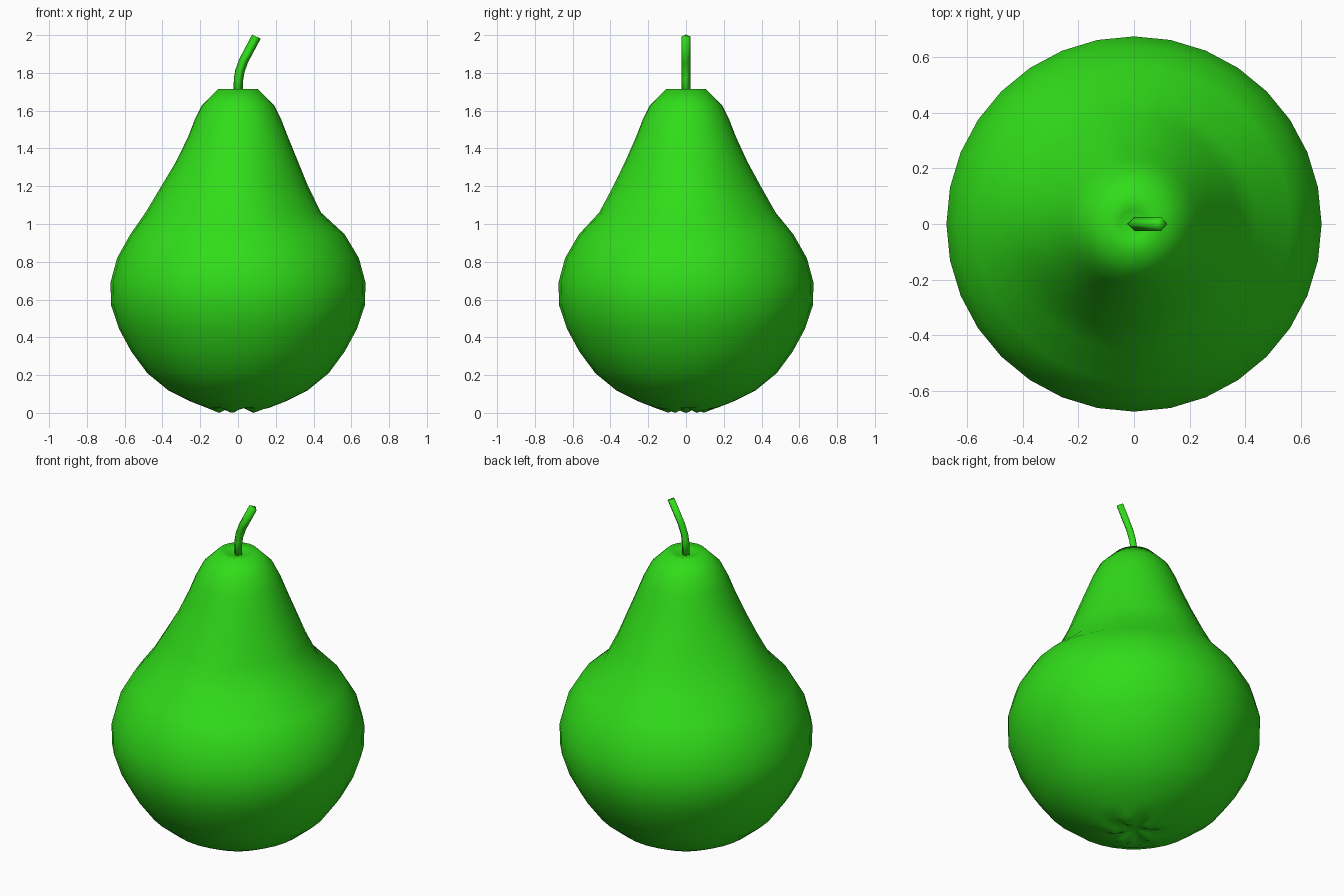
import bpy, bmesh, math
from mathutils import Vector

if "Cube" in bpy.data.objects:
    bpy.data.objects.remove(bpy.data.objects["Cube"])

green = bpy.data.materials.new("green")
green.diffuse_color = (0.03, 0.72, 0.01, 1)
green.use_nodes = True
green.node_tree.nodes["Principled BSDF"].inputs["Base Color"].default_value = green.diffuse_color
SEG = 32

# Pear profile (radius, height, share of waist unevenness) from base to crown
PROFILE = [(0.04, 0.03, 0), (0.10, 0.015, 0), (0.16, 0.025, 0), (0.25, 0.06, 0),
           (0.37, 0.12, 0), (0.48, 0.21, 0), (0.565, 0.325, 0), (0.63, 0.445, 0),
           (0.672, 0.57, 0), (0.675, 0.69, 0), (0.64, 0.82, 0), (0.567, 0.945, 0.1),
           (0.46, 1.06, 1), (0.385, 1.2, 0.7), (0.322, 1.33, 0.2), (0.265, 1.46, 0),
           (0.23, 1.55, 0), (0.19, 1.63, 0), (0.105, 1.715, 0), (0.05, 1.705, 0)]
# Waist offset every 45 degrees, starting at +x
WAIST = [-0.02, -0.022, 0.015, -0.005, 0.03, 0.0, 0.0, -0.035]


def waist_offset(i):
    t = i * len(WAIST) / SEG
    k = int(t)
    f = (1 - math.cos(math.pi * (t - k))) / 2
    return WAIST[k % 8] * (1 - f) + WAIST[(k + 1) % 8] * f


def skin(name, rings, start, end, sharp_angle):
    bm = bmesh.new()
    loops = [[bm.verts.new(p) for p in r] for r in rings]
    n = len(loops[0])
    for a, b in zip(loops, loops[1:]):
        for i in range(n):
            j = (i + 1) % n
            bm.faces.new((a[i], a[j], b[j], b[i]))
    for loop, tip in ((loops[0], start), (loops[-1], end)):
        v = bm.verts.new(tip)
        for i in range(n):
            bm.faces.new((loop[i], loop[(i + 1) % n], v))
    bmesh.ops.recalc_face_normals(bm, faces=bm.faces)
    me = bpy.data.meshes.new(name)
    bm.to_mesh(me)
    bm.free()
    me.materials.append(green)
    ob = bpy.data.objects.new(name, me)
    bpy.context.collection.objects.link(ob)
    bpy.ops.object.select_all(action='DESELECT')
    ob.select_set(True)
    bpy.context.view_layer.objects.active = ob
    bpy.ops.object.shade_smooth_by_angle(angle=math.radians(sharp_angle))
    return ob


# Pear body with lumpy blossom end
rings = []
for r, z, w in PROFILE:
    ring = []
    for i in range(SEG):
        a = 2 * math.pi * i / SEG
        rr = r + w * waist_offset(i)
        lump = 0.015 * math.cos(5 * a) if 0.08 < r < 0.12 and z < 0.1 else 0
        ring.append((rr * math.cos(a), rr * math.sin(a), z + lump))
    rings.append(ring)
skin("pear_body", rings, (0, 0, 0.035), (0, 0, 1.69), 60)

# Bent four-sided stem: (x, z, lean from vertical in degrees)
rings = []
for x, z, lean in [(0, 1.66, 0), (0.003, 1.77, 5), (0.01, 1.81, 12),
                   (0.03, 1.865, 22), (0.0975, 1.992, 25)]:
    t = math.radians(lean)
    side = Vector((math.cos(t), 0, -math.sin(t))) * 0.025
    deep = Vector((0, 0.025, 0))
    c = Vector((x, 0, z))
    rings.append([c + side, c + deep, c - side, c - deep])
skin("stem", rings, (0, 0, 1.66), (0.0975, 0, 1.992), 100)
